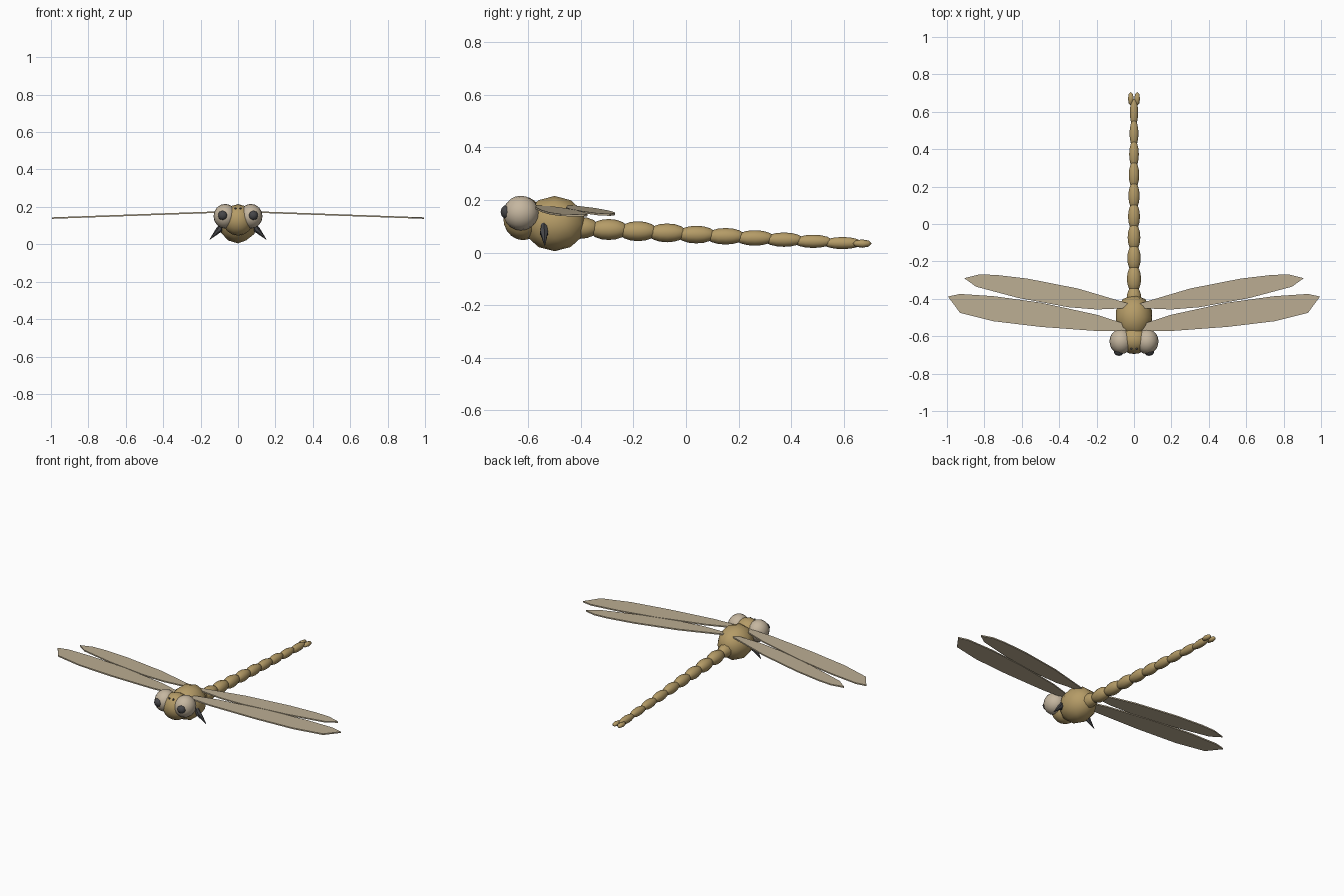
import bpy, bmesh, math
from mathutils import Vector

if "Cube" in bpy.data.objects:
    bpy.data.objects.remove(bpy.data.objects["Cube"])


def material(name, rgb):
    m = bpy.data.materials.new(name)
    m.diffuse_color = (*rgb, 1)
    m.use_nodes = True
    m.node_tree.nodes["Principled BSDF"].inputs["Base Color"].default_value = m.diffuse_color
    return m


TAN = material("tan body", (0.46, 0.33, 0.135))
BEIGE = material("beige wing", (0.50, 0.42, 0.29))
CREAM = material("cream eye", (0.56, 0.47, 0.35))
DARK = material("dark grey", (0.06, 0.06, 0.065))


def finish(bm, name, mat, smooth=True):
    bmesh.ops.recalc_face_normals(bm, faces=bm.faces)
    me = bpy.data.meshes.new(name)
    bm.to_mesh(me)
    bm.free()
    me.materials.append(mat)
    for p in me.polygons:
        p.use_smooth = smooth
    ob = bpy.data.objects.new(name, me)
    bpy.context.collection.objects.link(ob)
    return ob


def ellipsoid(name, centre, radii, mat, segs=16, rings=10, smooth=True):
    """Ball stretched along the axes, poles along y."""
    bm = bmesh.new()
    bmesh.ops.create_uvsphere(bm, u_segments=segs, v_segments=rings, radius=1)
    for v in bm.verts:
        x, y, z = v.co
        v.co = Vector(centre) + Vector((x * radii[0], z * radii[1], -y * radii[2]))
    return finish(bm, name, mat, smooth)


def spike(name, start, end, r1, r2, mat, sides=6):
    """Tapered rod between two points."""
    a, b = Vector(start), Vector(end)
    bm = bmesh.new()
    bmesh.ops.create_cone(bm, cap_ends=True, segments=sides, radius1=r1,
                          radius2=r2, depth=(b - a).length)
    q = (b - a).to_track_quat('Z', 'Y')
    for v in bm.verts:
        v.co = q @ v.co + (a + b) / 2
    return finish(bm, name, mat, False)


def wing(name, side, outline):
    """Thin outline plate that droops towards the tip."""
    bm = bmesh.new()
    verts = [bm.verts.new((side * x, y, 0.172 - 0.036 * x)) for x, y in outline]
    face = bm.faces.new(verts)
    ext = bmesh.ops.extrude_face_region(bm, geom=[face])
    for v in ext["geom"]:
        if isinstance(v, bmesh.types.BMVert):
            v.co.z += 0.008
    return finish(bm, name, BEIGE, False)


# Thorax and head
bm = bmesh.new()
bmesh.ops.create_icosphere(bm, subdivisions=2, radius=1)
for v in bm.verts:
    v.co = Vector((v.co.x * 0.102, v.co.y * 0.122 - 0.5, v.co.z * 0.105 + 0.11))
finish(bm, "thorax", TAN)
ellipsoid("head", (0, -0.62, 0.13), (0.083, 0.075, 0.083), TAN)

# Abdomen: tapering chain of beads
for i in range(10):
    t = i / 9
    r = 0.042 - 0.019 * t
    ellipsoid(f"abdomen_segment_{i + 1}", (0, -0.405 + 1.0 * t, 0.094 - 0.058 * t),
              (r, 0.075, r), TAN, 10, 8)

fore = [(0.03, -0.57), (0.2, -0.572), (0.5, -0.55), (0.75, -0.52), (0.93, -0.475),
        (0.995, -0.388), (0.93, -0.374), (0.75, -0.386), (0.5, -0.42),
        (0.2, -0.485), (0.03, -0.54)]
hind = [(0.03, -0.45), (0.2, -0.457), (0.35, -0.445), (0.62, -0.395), (0.845, -0.335),
        (0.907, -0.29), (0.83, -0.27), (0.74, -0.272), (0.57, -0.292),
        (0.3, -0.345), (0.03, -0.425)]

# Mirrored parts
for s, tag in ((-1, "left"), (1, "right")):
    ellipsoid(f"{tag}_eye", (s * 0.069, -0.628, 0.15), (0.062, 0.067, 0.066), CREAM)
    ellipsoid(f"{tag}_pupil", (s * 0.081, -0.682, 0.154), (0.027, 0.023, 0.027),
              DARK, 8, 6)
    ellipsoid(f"{tag}_brow_bead", (s * 0.014, -0.668, 0.192), (0.006, 0.006, 0.006),
              DARK, 6, 4)
    wing(f"{tag}_fore_wing", s, fore)
    wing(f"{tag}_hind_wing", s, hind)
    # Short folded leg with a pointed foot
    spike(f"{tag}_leg", (s * 0.085, -0.54, 0.108), (s * 0.105, -0.54, 0.07),
          0.012, 0.017, DARK)
    spike(f"{tag}_foot", (s * 0.102, -0.54, 0.078), (s * 0.152, -0.537, 0.025),
          0.017, 0.001, DARK)
    # Tail claspers
    ellipsoid(f"{tag}_tail_tip", (s * 0.017, 0.67, 0.034), (0.018, 0.036, 0.016),
              TAN, 6, 4)
